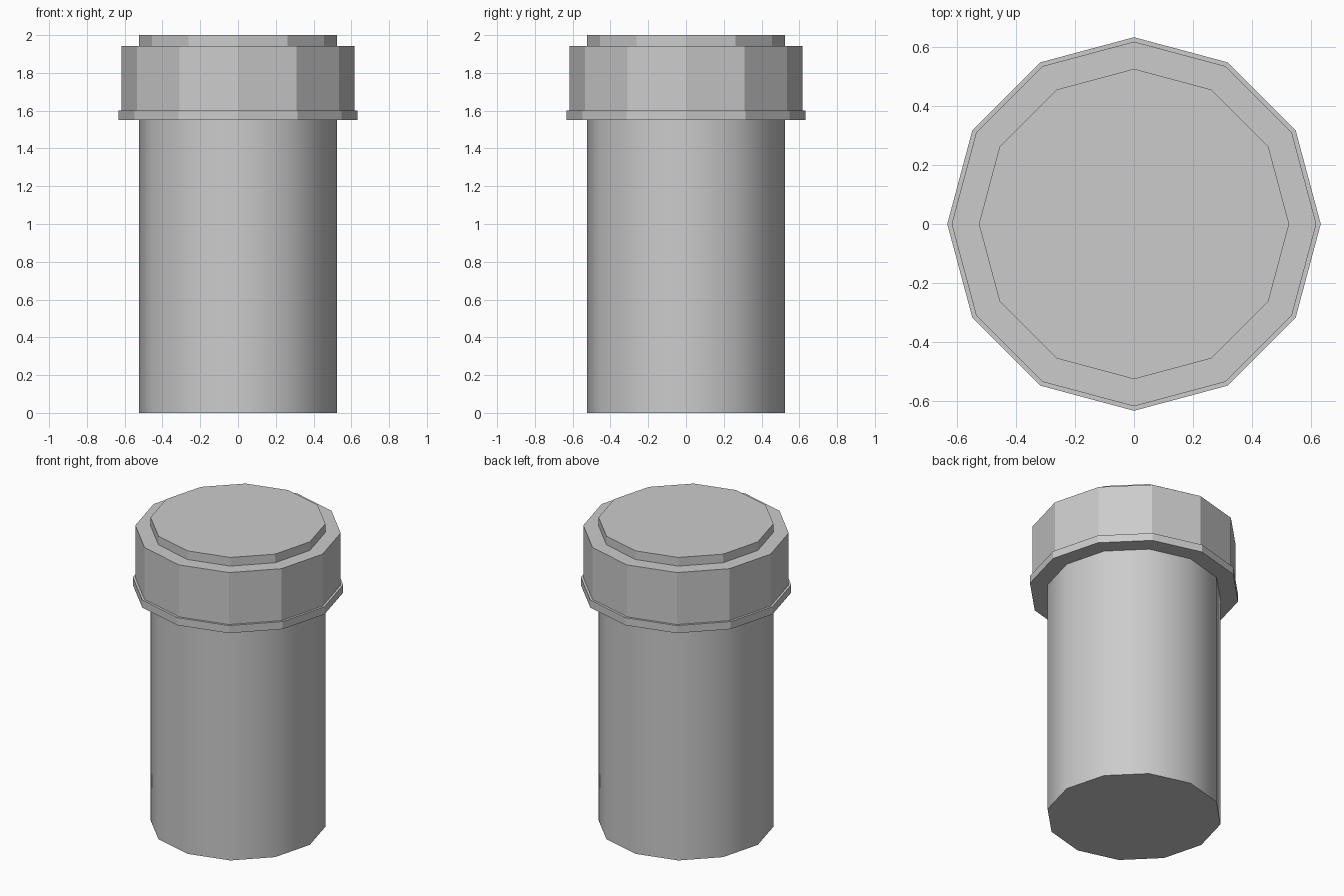
import bpy, bmesh, math

if "Cube" in bpy.data.objects:
    bpy.data.objects.remove(bpy.data.objects["Cube"])

SIDES = 12


def lathe(name, profile, cap_bottom=False, cap_top=False):
    """Sweep (radius, z) points, listed bottom to top, into a 12-sided shell."""
    bm = bmesh.new()
    rings = []
    for r, z in profile:
        rings.append([bm.verts.new((r * math.cos(2 * math.pi * i / SIDES),
                                    r * math.sin(2 * math.pi * i / SIDES), z))
                      for i in range(SIDES)])
    for low, high in zip(rings, rings[1:]):
        for i in range(SIDES):
            j = (i + 1) % SIDES
            bm.faces.new((low[i], low[j], high[j], high[i]))
    if cap_bottom:
        bm.faces.new(rings[0][::-1])
    if cap_top:
        bm.faces.new(rings[-1])
    mesh = bpy.data.meshes.new(name)
    bm.to_mesh(mesh)
    bm.free()
    obj = bpy.data.objects.new(name, mesh)
    bpy.context.collection.objects.link(obj)
    return obj


# Smooth-sided container body with a flat base
body = lathe("body", [(0.525, 0), (0.525, 1.55)], cap_bottom=True)
bpy.context.view_layer.objects.active = body
body.select_set(True)
bpy.ops.object.shade_smooth_by_angle(angle=math.radians(40))

# Faceted lid: bottom flange, tall collar and raised top disc
lathe("lid", [(0.525, 1.55), (0.632, 1.55), (0.632, 1.60), (0.617, 1.60),
              (0.617, 1.943), (0.525, 1.943), (0.525, 2.0)], cap_top=True)
